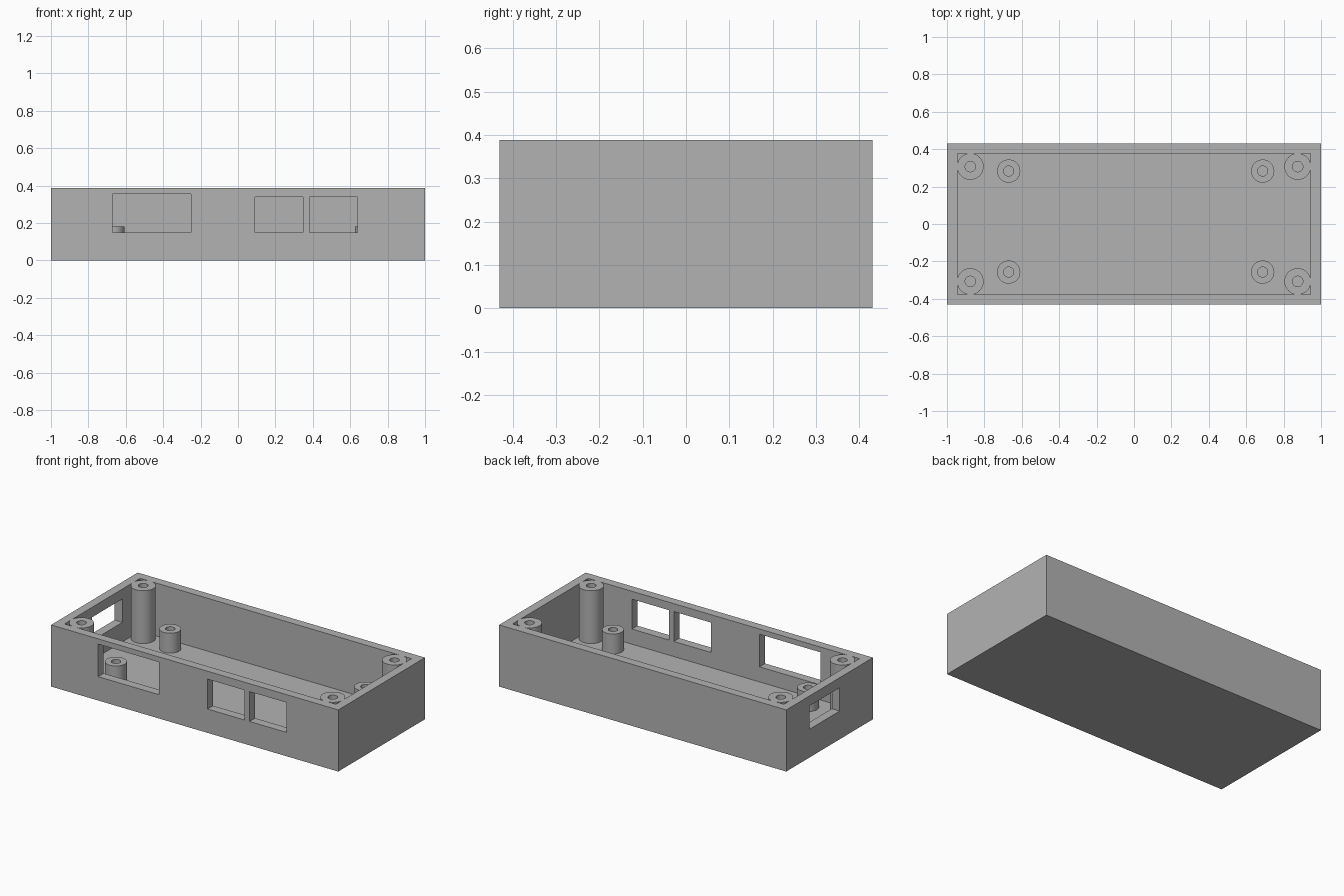
import bpy
import bmesh
import math
from mathutils import Matrix, Vector

cube = bpy.data.objects.get("Cube")
if cube:
    bpy.data.objects.remove(cube, do_unlink=True)

LENGTH, DEPTH, HEIGHT = 2.0, 0.862, 0.388
WALL, FLOOR = 0.055, 0.055
STANDOFF_TOP = 0.18

# Single plain grey
grey = bpy.data.materials.new("grey plastic")
grey.use_nodes = True
colour = (0.45, 0.45, 0.45, 1)
grey.diffuse_color = colour
grey.node_tree.nodes["Principled BSDF"].inputs["Base Color"].default_value = colour


def add_object(name, bm):
    bmesh.ops.recalc_face_normals(bm, faces=bm.faces)
    mesh = bpy.data.meshes.new(name)
    bm.to_mesh(mesh)
    bm.free()
    mesh.materials.append(grey)
    obj = bpy.data.objects.new(name, mesh)
    bpy.context.collection.objects.link(obj)
    return obj


def add_box(name, low, high):
    low, high = Vector(low), Vector(high)
    bm = bmesh.new()
    bmesh.ops.create_cube(bm, size=1, matrix=Matrix.Translation((low + high) / 2)
                          @ Matrix.Diagonal((*(high - low), 1)))
    return add_object(name, bm)


def cut(target, name, low, high):
    cutter = add_box(name, low, high)
    mod = target.modifiers.new(name, 'BOOLEAN')
    mod.operation = 'DIFFERENCE'
    mod.solver = 'EXACT'
    mod.object = cutter
    bpy.context.view_layer.objects.active = target
    bpy.ops.object.modifier_apply(modifier=name)
    bpy.data.objects.remove(cutter, do_unlink=True)


def add_post(name, x, y, radius, bore, top, sides=48):
    """Hollow screw post: outer wall, top ring and bore, standing on the floor."""
    bm = bmesh.new()
    rings = []
    for r, z in ((radius, FLOOR), (radius, top), (bore, top), (bore, FLOOR)):
        rings.append([bm.verts.new((x + r * math.cos(a), y + r * math.sin(a), z))
                      for a in (math.tau * i / sides for i in range(sides))])
    for lower, upper in zip(rings, rings[1:]):
        for i in range(sides):
            j = (i + 1) % sides
            bm.faces.new((lower[i], lower[j], upper[j], upper[i]))
    # Open shell: set the facing by hand after recalculation
    obj = add_object(name, bm)
    if obj.data.polygons[0].normal.x < 0:
        obj.data.flip_normals()
    bpy.ops.object.select_all(action='DESELECT')
    obj.select_set(True)
    bpy.context.view_layer.objects.active = obj
    bpy.ops.object.shade_smooth_by_angle(angle=math.radians(30))
    return obj


# Open tray
hx, hy = LENGTH / 2, DEPTH / 2
case = add_box("case", (-hx, -hy, 0), (hx, hy, HEIGHT))
cut(case, "cavity", (-hx + WALL, -hy + WALL, FLOOR), (hx - WALL, hy - WALL, HEIGHT + 0.1))

# Port openings in the front wall
for name, x0, x1, z1 in (("wide_port", -0.672, -0.25, 0.355),
                         ("middle_port", 0.09, 0.348, 0.338),
                         ("end_port", 0.383, 0.64, 0.338)):
    cut(case, name, (x0, -hy - 0.1, 0.15), (x1, -hy + WALL + 0.02, z1))

# Port opening in the right end wall
cut(case, "side_port", (-hx - 0.1, -0.1, 0.178), (-hx + WALL + 0.02, 0.2, 0.325))

# Tall lid posts in the corners, short board standoffs inside them
for side, sx, board_x in (("right", -1, -0.67), ("left", 1, 0.688)):
    for end, sy, board_y in (("front", -1, -0.257), ("back", 1, 0.283)):
        add_post(f"lid_post_{end}_{side}", sx * 0.875, sy * 0.307, 0.071, 0.028, HEIGHT)
        add_post(f"board_standoff_{end}_{side}", board_x, board_y, 0.062, 0.027, STANDOFF_TOP)
